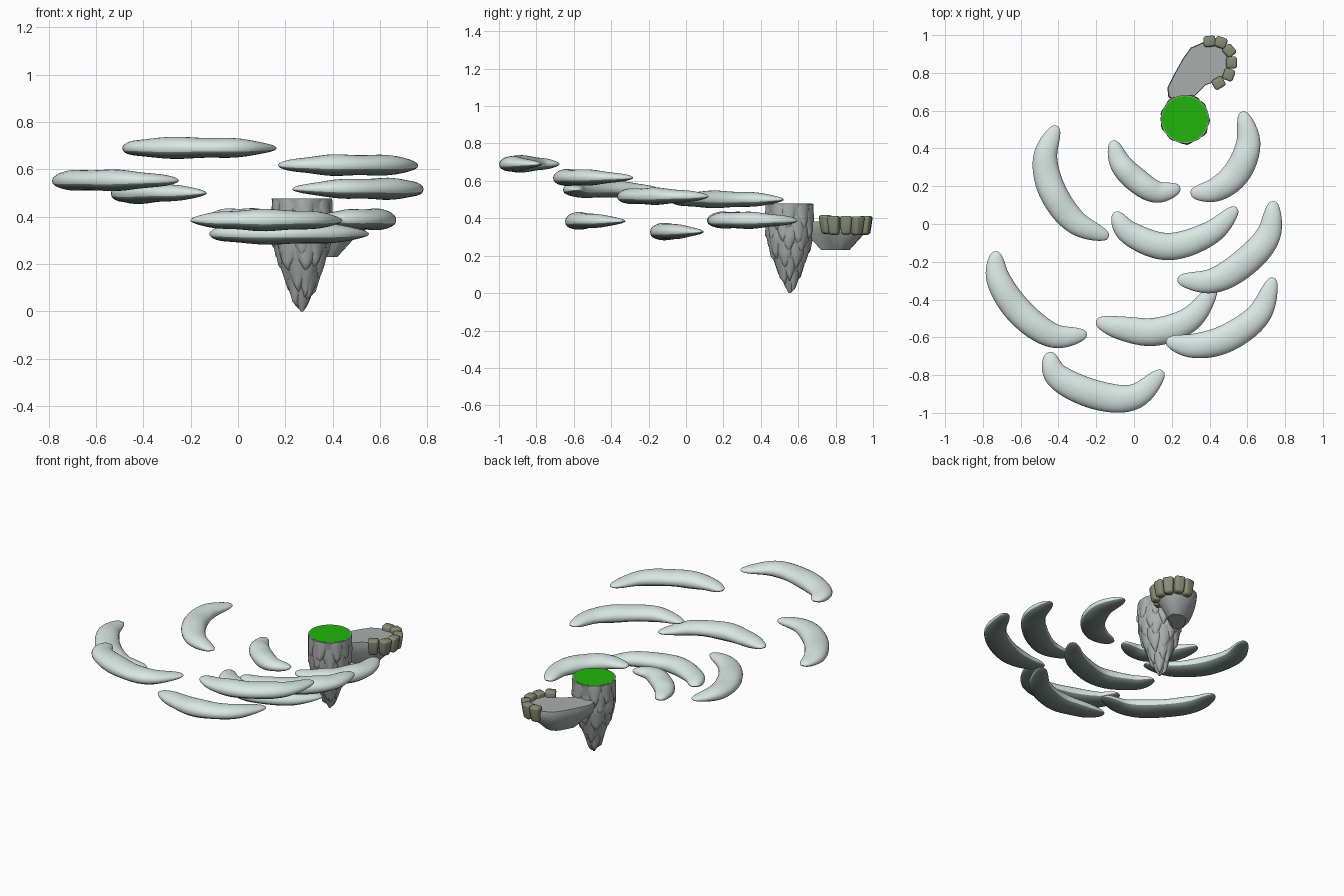
import bpy, bmesh, math, random
from mathutils import Vector, Matrix

if "Cube" in bpy.data.objects:
    bpy.data.objects.remove(bpy.data.objects["Cube"])

random.seed(4)


def material(name, rgb):
    m = bpy.data.materials.new(name)
    m.diffuse_color = (*rgb, 1)
    m.use_nodes = True
    m.node_tree.nodes["Principled BSDF"].inputs["Base Color"].default_value = m.diffuse_color
    return m


CLOUD = material("pale cloud", (0.74, 0.85, 0.82))
SHADE = material("dark cloud underside", (0.20, 0.255, 0.24))
ROCK = material("grey rock", (0.40, 0.42, 0.415))
GRASS = material("grass green", (0.014, 0.46, 0.003))
STONE = material("olive stone", (0.24, 0.265, 0.18))


def make(bm, name, mats, angle=None):
    me = bpy.data.meshes.new(name)
    bm.to_mesh(me)
    bm.free()
    ob = bpy.data.objects.new(name, me)
    bpy.context.collection.objects.link(ob)
    for m in mats:
        me.materials.append(m)
    if angle:
        bpy.ops.object.select_all(action='DESELECT')
        ob.select_set(True)
        bpy.context.view_layer.objects.active = ob
        bpy.ops.object.shade_smooth_by_angle(angle=math.radians(angle))
    return ob


def finish(bm, name, mats, angle=None):
    bmesh.ops.recalc_face_normals(bm, faces=bm.faces)
    return make(bm, name, mats, angle)


def skin(bm, rings, dark=()):
    vs = [[bm.verts.new(p) for p in r] for r in rings]
    n = len(vs[0])
    for a, b in zip(vs, vs[1:]):
        for i in range(n):
            f = bm.faces.new((a[i], a[(i + 1) % n], b[(i + 1) % n], b[i]))
            f.material_index = 1 if i in dark else 0
    bm.faces.new(vs[0][::-1])
    bm.faces.new(vs[-1])


def spline(pts, t):
    """Catmull-Rom through the points, t in 0..1"""
    p = [Vector(q) for q in pts]
    p = [2 * p[0] - p[1]] + p + [2 * p[-1] - p[-2]]
    f = t * (len(pts) - 1)
    i = min(int(f), len(pts) - 2)
    f -= i
    a, b, c, d = p[i:i + 4]
    return 0.5 * (2 * b + (c - a) * f + (2 * a - 5 * b + 4 * c - d) * f * f
                  + (3 * b - a - 3 * c + d) * f ** 3)


# Crescent clouds: centre height, half width, path seen from above
clouds = [
    (0.69, .077, [(-.455, -.68), (-.40, -.81), (-.2, -.905), (0, -.915), (.155, -.78)]),
    (0.617, .074, [(.17, -.62), (.32, -.645), (.49, -.605), (.66, -.48), (.74, -.285)]),
    (0.553, .074, [(-.735, -.145), (-.715, -.30), (-.60, -.47), (-.43, -.59), (-.25, -.585)]),
    (0.517, .075, [(.23, -.295), (.42, -.30), (.59, -.20), (.71, -.06), (.74, .12)]),
    (0.500, .073, [(-.41, .52), (-.47, .35), (-.43, .17), (-.31, .01), (-.135, -.07)]),
    (0.385, .074, [(-.2, -.515), (-.05, -.555), (.12, -.57), (.30, -.50), (.43, -.33)]),
    (0.328, .072, [(-.105, .06), (-.02, -.05), (.18, -.12), (.40, -.05), (.545, .085)]),
    (0.388, .073, [(.575, .595), (.605, .43), (.55, .28), (.44, .185), (.30, .16)]),
    (0.39, .066, [(-.115, .44), (-.07, .32), (.01, .235), (.12, .17), (.245, .19)]),
]
for k, (z, w, path) in enumerate(clouds):
    bm = bmesh.new()
    rings = []
    for s in range(41):
        t = 0.5 - 0.5 * math.cos(math.pi * s / 40)
        c = spline(path, t)
        d = spline(path, min(t + .01, 1)) - spline(path, max(t - .01, 0))
        side = Vector((-d.y, d.x)).normalized()
        e = max(math.sin(math.pi * t), 1e-4)
        lump = 1 + .06 * math.sin(t * 19 + k)
        hw, hh = w * e ** .38, .046 * e ** .5 * lump
        ring = []
        for j in range(24):
            a = 2 * math.pi * j / 24
            q = c + side * hw * math.cos(a)
            up = math.sin(a)
            if up < 0:                       # flatter underside
                up = -.95 * abs(up) ** .75
            ring.append((q.x, q.y, z + hh * up))
        rings.append(ring)
    skin(bm, rings, dark=range(13, 23))
    finish(bm, f"cloud_{k + 1}", [CLOUD, SHADE], 60)

# Hanging rock core
CX, CY = 0.27, 0.555
profile = [(0, .006), (.04, .028), (.1, .05), (.2, .09), (.3, .115), (.38, .12), (.475, .122)]


def radius(z):
    z = max(0, min(z, .475))
    for (z0, r0), (z1, r1) in zip(profile, profile[1:]):
        if z <= z1:
            return r0 + (r1 - r0) * (z - z0) / (z1 - z0)


def around(r, a, z):
    return (CX + r * math.cos(a), CY + r * math.sin(a), z)


bm = bmesh.new()
loop = [2 * math.pi * i / 40 for i in range(40)]
shape = profile[:-1] + [(.45, .123), (.477, .128), (.477, .121), (.47, .119)]
skin(bm, [[around(r, a, z) for a in loop] for z, r in shape])
finish(bm, "rock_core", [ROCK], 40)

# Overlapping pointed scales of rock, hanging in staggered rows
bm = bmesh.new()
rows = [(.50, .17, 9), (.43, .16, 9), (.355, .16, 8), (.285, .15, 7), (.21, .13, 6), (.135, .12, 4)]
for k, (ztop, length, count) in enumerate(rows):
    for i in range(count):
        mid = 2 * math.pi * (i + .5 * (k % 2) + random.uniform(-.2, .2)) / count
        top = ztop + (random.uniform(-.03, .03) if k else 0)
        wid = math.pi / count * 1.15
        bulge = random.uniform(.009, .016)
        grid = []
        for u in range(11):
            t = u / 10
            z = max(min(top - length * t, .474), .004)
            hw = wid * (1 - max(0, t - .3) ** 1.6 / .7 ** 1.6) + .004
            lift = .009 + bulge * t
            grid.append([bm.verts.new(around(
                max(radius(z) + lift * (1 - abs(v / 4) ** 2.5) * min(1, (1 - t) * 5) - .004, .003),
                mid + hw * v / 4, z)) for v in range(-4, 5)])
        for a, b in zip(grid, grid[1:]):
            for j in range(8):
                bm.faces.new((a[j], b[j], b[j + 1], a[j + 1]))
make(bm, "rock_scales", [ROCK], 50)

# Grass disc on top of the rock
bm = bmesh.new()
skin(bm, [[around(.122, a, z) for a in loop] for z in (.468, .478)])
finish(bm, "grass_top", [GRASS])

# Side ledge: an irregular slab narrowing to a small flat base
outline = [(.18, .67), (.175, .72), (.215, .80), (.26, .88), (.30, .935), (.37, .965), (.45, .955),
           (.505, .915), (.51, .85), (.485, .785), (.44, .755), (.38, .735), (.33, .685), (.27, .63)]
bm = bmesh.new()
rings = []
for z, f in ((.23, .45), (.315, .92), (.36, .99), (.383, .96)):
    rings.append([(.345 + (x - .345) * f, .80 + (y - .80) * f, z) for x, y in outline])
skin(bm, rings)
finish(bm, "side_ledge", [ROCK], 35)

# Rounded stones along the outer rim of the ledge
stones = [(.40, .968, 95), (.46, .962, 70), (.505, .918, 40), (.518, .855, 0), (.503, .79, -20), (.448, .745, -60)]
for k, (x, y, deg) in enumerate(stones):
    bm = bmesh.new()
    bmesh.ops.create_cube(bm, size=1)
    for v in bm.verts:
        f = 1 if v.co.z > 0 else .78
        v.co = Vector((v.co.x * .06 * f, v.co.y * .066 * f, v.co.z * .10))
        if v.co.z < 0:
            v.co.x -= .008
    bmesh.ops.bevel(bm, geom=bm.edges[:], offset=.014, segments=3, profile=.5, affect='EDGES')
    bm.transform(Matrix.Translation((x, y, .364 + random.uniform(-.004, .004)))
                 @ Matrix.Rotation(math.radians(deg), 4, 'Z'))
    finish(bm, f"rim_stone_{k + 1}", [STONE], 60)
